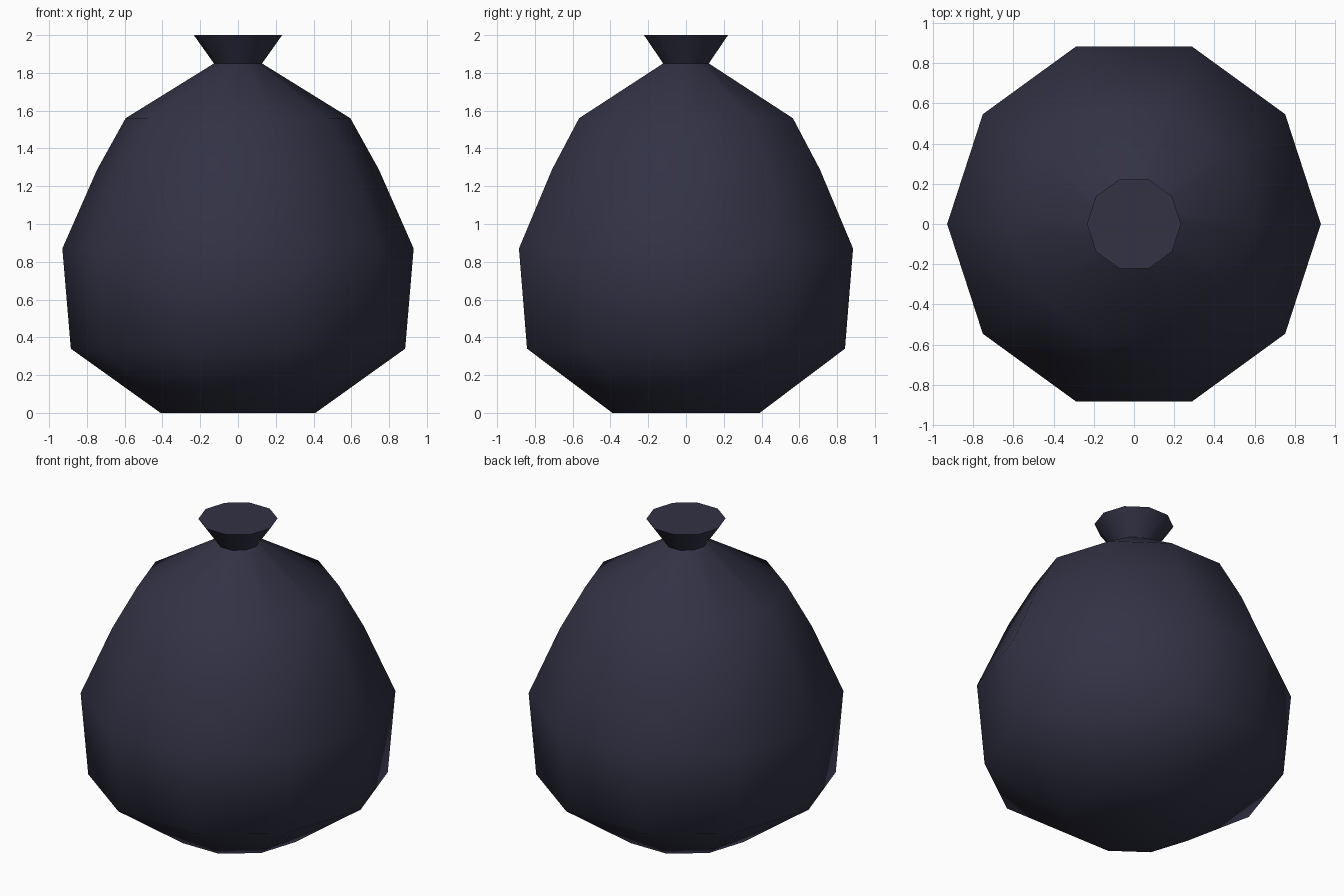
import bpy, bmesh, math

if "Cube" in bpy.data.objects:
    bpy.data.objects.remove(bpy.data.objects["Cube"])

SIDES = 10

mat = bpy.data.materials.new("dark bag plastic")
mat.diffuse_color = (0.032, 0.032, 0.060, 1)
mat.use_nodes = True
mat.node_tree.nodes["Principled BSDF"].inputs["Base Color"].default_value = mat.diffuse_color


def lathe(name, profile, cap_bottom, cap_top):
    """Ten-sided turned shape from (radius, height) points."""
    bm = bmesh.new()
    rings = [[bm.verts.new((r * math.cos(math.tau * i / SIDES),
                            r * math.sin(math.tau * i / SIDES), z))
              for i in range(SIDES)] for r, z in profile]
    for lo, hi in zip(rings, rings[1:]):
        for i in range(SIDES):
            j = (i + 1) % SIDES
            bm.faces.new((lo[i], lo[j], hi[j], hi[i]))
    if cap_bottom:
        bm.faces.new(rings[0][::-1])
    if cap_top:
        bm.faces.new(rings[-1])
    mesh = bpy.data.meshes.new(name)
    bm.to_mesh(mesh)
    bm.free()
    mesh.materials.append(mat)
    ob = bpy.data.objects.new(name, mesh)
    bpy.context.collection.objects.link(ob)
    bpy.ops.object.select_all(action='DESELECT')
    ob.select_set(True)
    bpy.context.view_layer.objects.active = ob
    bpy.ops.object.shade_smooth_by_angle(angle=math.radians(55))
    return ob


# Full sack body
lathe("bag_body", [(0.41, 0), (0.885, 0.34), (0.93, 0.87), (0.745, 1.29),
                   (0.595, 1.56), (0.127, 1.85)], True, False)
# Flared gathered neck above the tie
lathe("bag_neck", [(0.127, 1.85), (0.234, 2.0)], False, True)
